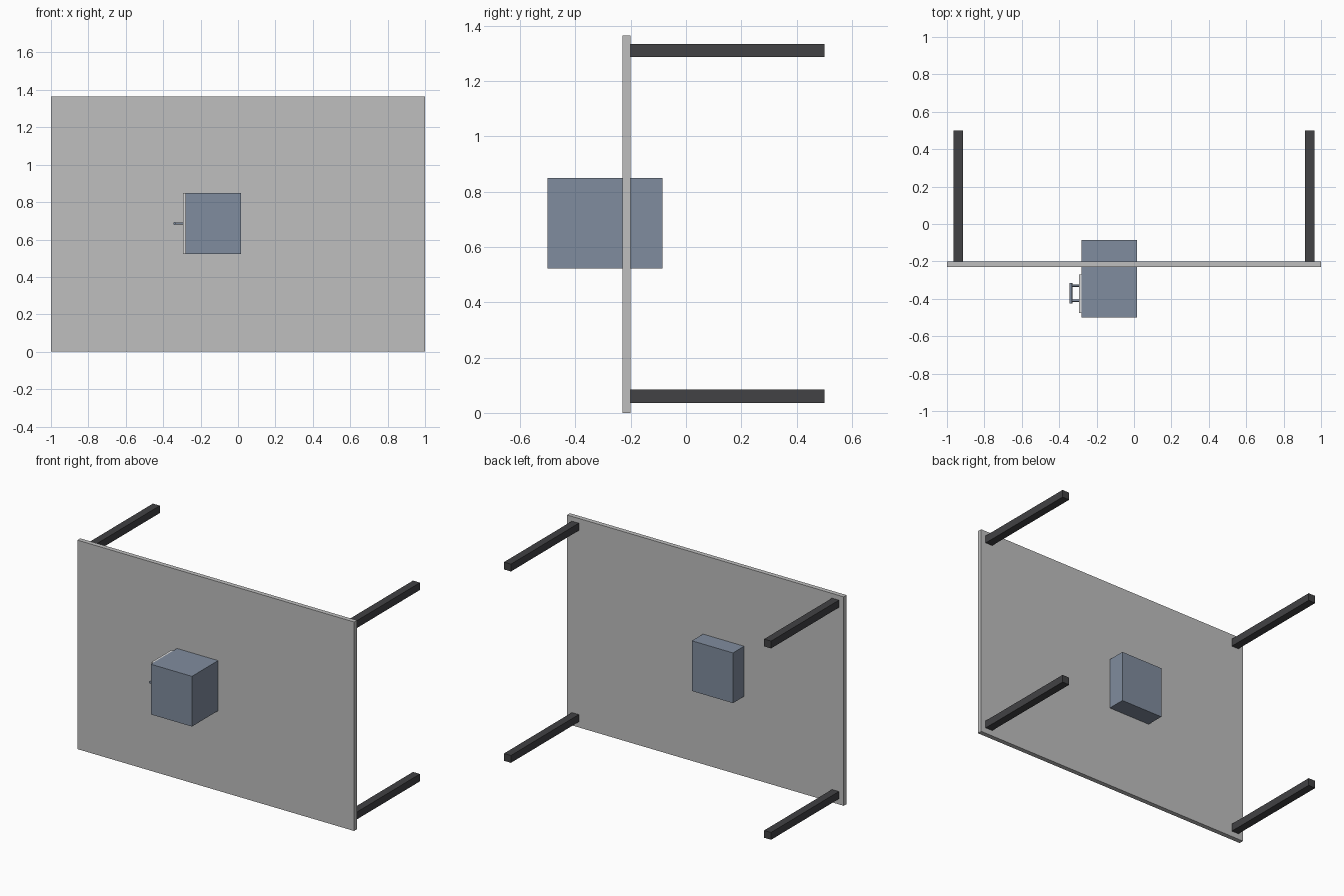
import bpy
from mathutils import Vector

if "Cube" in bpy.data.objects:
    bpy.data.objects.remove(bpy.data.objects["Cube"], do_unlink=True)


def material(name, rgb):
    m = bpy.data.materials.new(name)
    m.use_nodes = True
    color = (*rgb, 1)
    m.diffuse_color = color
    m.node_tree.nodes["Principled BSDF"].inputs["Base Color"].default_value = color
    return m


grey = material("table grey", (0.52, 0.52, 0.52))
dark = material("leg charcoal", (0.054, 0.054, 0.058))
blue = material("box slate blue", (0.216, 0.263, 0.342))
pale = material("door pale grey", (0.7, 0.7, 0.7))


def box(name, low, high, mat):
    low, high = Vector(low), Vector(high)
    bpy.ops.mesh.primitive_cube_add(size=1, location=(low + high) / 2)
    ob = bpy.context.object
    ob.name = name
    ob.scale = high - low
    bpy.ops.object.transform_apply(location=False, rotation=False, scale=True)
    ob.data.materials.append(mat)
    return ob


def rod(name, start, end, radius, mat):
    start, end = Vector(start), Vector(end)
    axis = end - start
    bpy.ops.mesh.primitive_cylinder_add(vertices=20, radius=radius, depth=axis.length,
                                        location=(start + end) / 2)
    ob = bpy.context.object
    ob.name = name
    ob.rotation_euler = axis.to_track_quat("Z", "Y").to_euler()
    ob.data.materials.append(mat)
    bpy.ops.object.shade_smooth_by_angle()
    return ob


# Upright table top
box("table_top", (-1, -0.23, 0), (1, -0.2, 1.365), grey)

# Four square legs reaching backwards
for side, x in (("right", -0.94), ("left", 0.94)):
    for level, z in (("lower", 0.06), ("upper", 1.31)):
        box(f"{level}_{side}_leg", (x - 0.025, -0.2, z - 0.024),
            (x + 0.025, 0.5, z + 0.024), dark)

# Box passing through the table top
box("cabinet_body", (-0.28, -0.5, 0.522), (0.017, -0.085, 0.85), blue)

# Thin door with its pull handle
box("cabinet_door", (-0.294, -0.475, 0.522), (-0.28, -0.27, 0.85), pale)
for name, y in (("front", -0.41), ("back", -0.33)):
    rod(f"handle_{name}_post", (-0.29, y, 0.686), (-0.338, y, 0.686), 0.006, blue)
rod("handle_grip", (-0.338, -0.425, 0.686), (-0.338, -0.316, 0.686), 0.008, blue)
